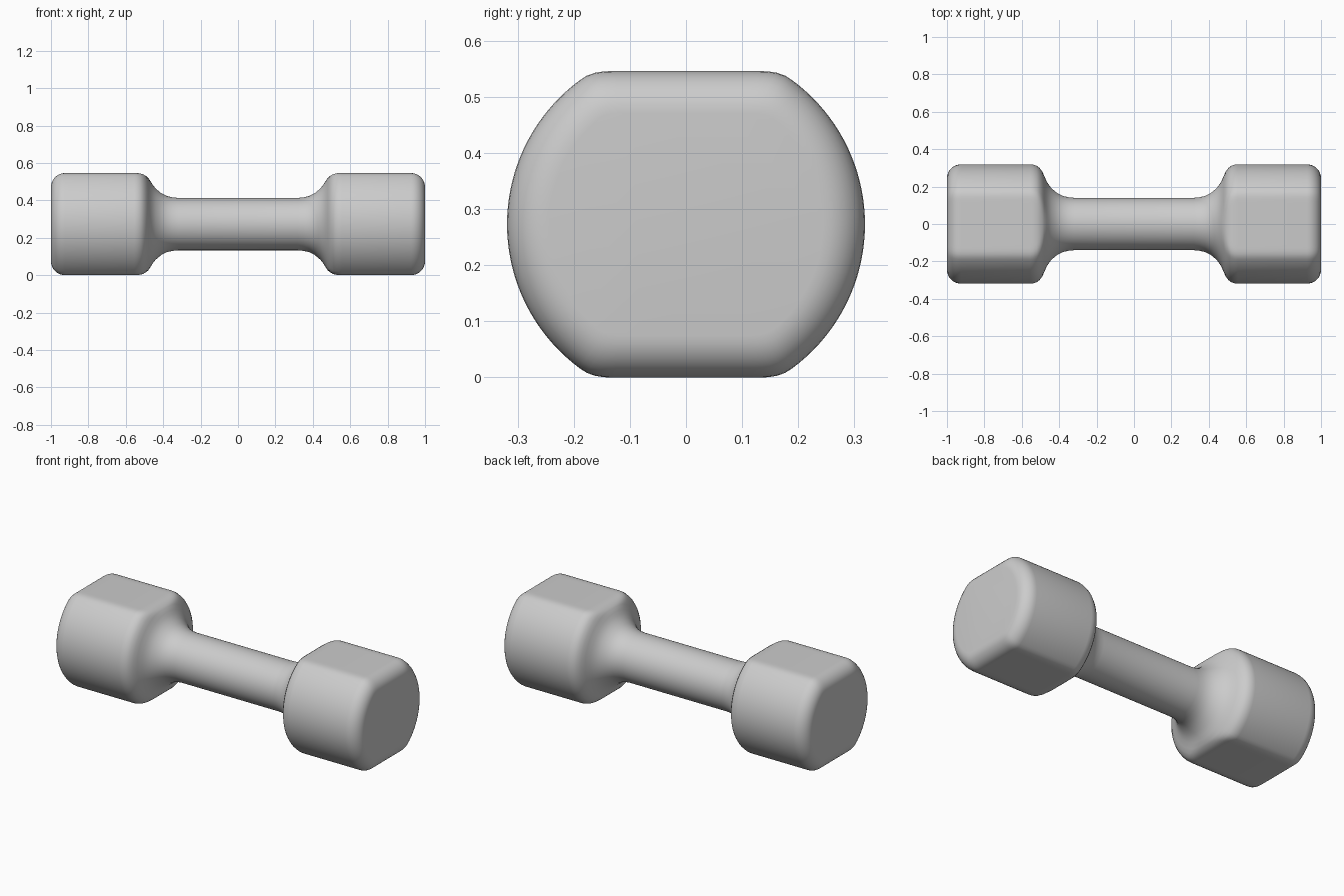
import bpy, bmesh, math

cube = bpy.data.objects.get("Cube")
if cube:
    bpy.data.objects.remove(cube, do_unlink=True)

SIDES = 128
R, H = 0.319, 0.273      # head radius and half height of its flats
BAR = 0.14               # grip radius
EDGE = 0.075             # rounding of the outer rim
CORNER = 0.015           # blend where the flats meet the round sides

# One colour
grey = bpy.data.materials.new("Light grey")
grey.use_nodes = True
colour = (0.6, 0.6, 0.6, 1)
grey.diffuse_color = colour
grey.node_tree.nodes["Principled BSDF"].inputs["Base Color"].default_value = colour


def section(radius, flat):
    """Circle cut by a flat above and below, with softened corners."""
    points = []
    for i in range(SIDES):
        a = math.tau * i / SIDES
        cut = flat / max(abs(math.sin(a)), 0.01)
        blend = max(CORNER - abs(radius - cut), 0) / CORNER
        r = min(radius, cut) - CORNER * blend ** 2 / 4
        points.append((r * math.cos(a), H + r * math.sin(a)))
    return points


# Half profile: grip, flared neck, rounded shoulder, head (x, radius, flat)
half = [(0.32, BAR, 0.25), (0.35, 0.143, 0.25), (0.38, 0.15, 0.25),
        (0.41, 0.165, 0.25), (0.44, 0.19, 0.25), (0.455, 0.209, 0.25),
        (0.467, 0.228, 0.24), (0.48, 0.257, 0.248), (0.49, 0.28, 0.256),
        (0.505, 0.3, 0.265), (0.52, 0.311, 0.27), (0.54, 0.318, H), (0.555, R, H)]
# Rounded outer rim
for i in range(9):
    a = math.pi / 2 * i / 8
    inset = EDGE * (1 - math.cos(a))
    half.append((1 - EDGE + EDGE * math.sin(a), R - inset, H - inset))
profile = [(-x, r, f) for x, r, f in reversed(half)] + half

# Loft the sections along x and cap both ends
bm = bmesh.new()
rings = [[bm.verts.new((x, y, z)) for y, z in section(r, f)] for x, r, f in profile]
for a, b in zip(rings, rings[1:]):
    for i in range(SIDES):
        j = (i + 1) % SIDES
        bm.faces.new((a[i], a[j], b[j], b[i]))
bm.faces.new(rings[0])
bm.faces.new(rings[-1])
bmesh.ops.recalc_face_normals(bm, faces=bm.faces)
mesh = bpy.data.meshes.new("dumbbell")
bm.to_mesh(mesh)
bm.free()
mesh.materials.append(grey)

dumbbell = bpy.data.objects.new("dumbbell", mesh)
bpy.context.collection.objects.link(dumbbell)
bpy.context.view_layer.objects.active = dumbbell
dumbbell.select_set(True)
bpy.ops.object.shade_smooth_by_angle(angle=math.radians(40))
